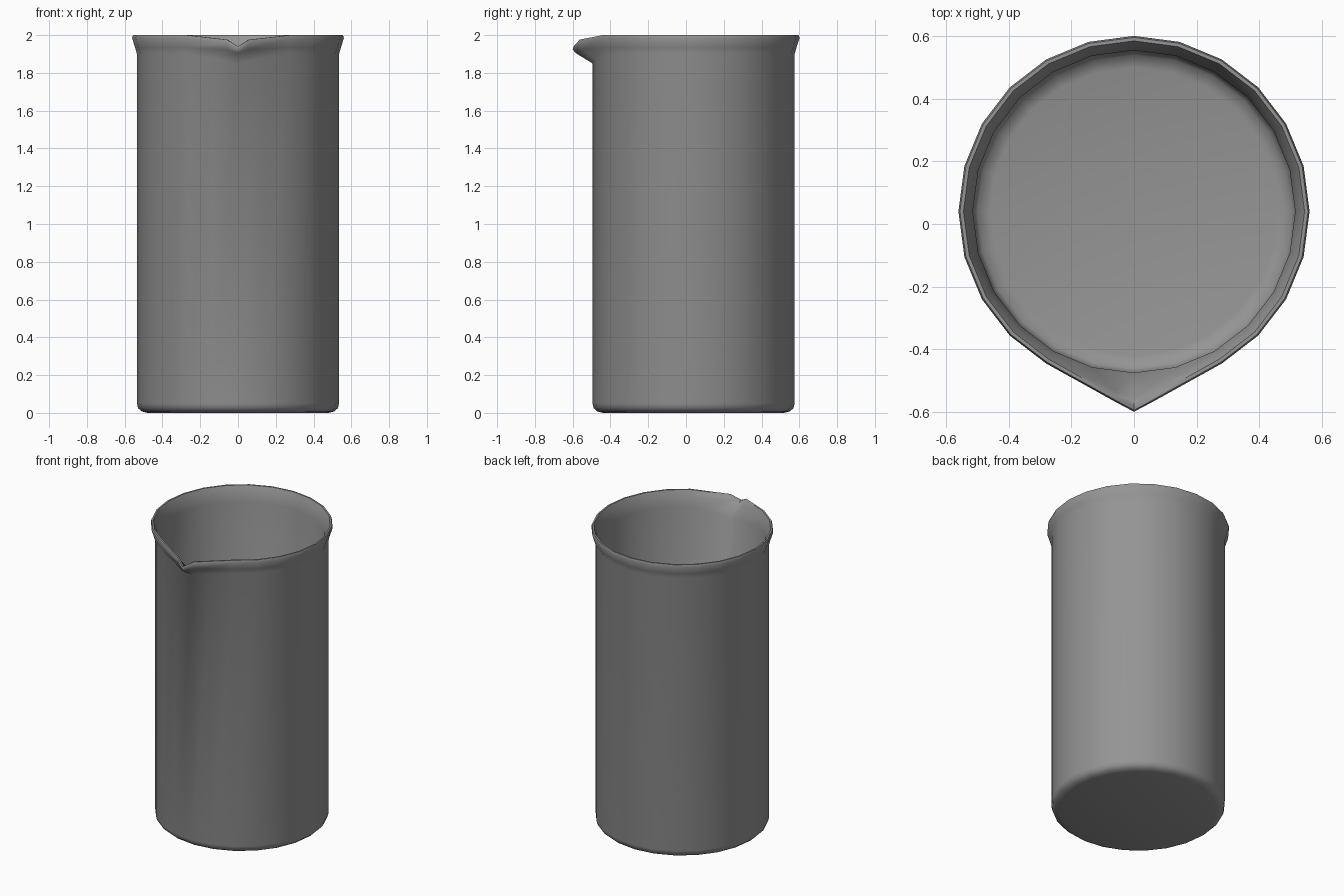
import bpy, bmesh, math

cube = bpy.data.objects.get("Cube")
if cube:
    bpy.data.objects.remove(cube)

SIDES = 24
CENTRE_Y = 0.04

# Grey material
grey = bpy.data.materials.new("plain_grey")
grey.use_nodes = True
colour = (0.3, 0.3, 0.3, 1)
grey.diffuse_color = colour
grey.node_tree.nodes["Principled BSDF"].inputs["Base Color"].default_value = colour

# Wall section, outside foot to inside floor: radius, height, spout pull, spout drop
section = [
    (0.48, 0, 0, 0), (0.51, 0.008, 0, 0), (0.529, 0.025, 0, 0), (0.535, 0.05, 0, 0),
    (0.535, 1.9, 0, 0.05), (0.545, 1.935, 1, 0.03), (0.561, 1.985, 1, 0.06),
    (0.556, 2.0, 1, 0.06), (0.545, 2.0, 1, 0.06), (0.53, 1.965, 0.9, 0.05),
    (0.515, 1.9, 0, 0.05), (0.515, 0.06, 0, 0), (0.5, 0.03, 0, 0), (0.46, 0.02, 0, 0),
]


def wall_point(i, r, z, pull, drop):
    """Point of a ring; the three front columns are drawn out into the spout."""
    a = math.tau * i / SIDES
    x, y = r * math.sin(a), CENTRE_Y - r * math.cos(a)
    if i == 0:
        y -= 0.079 * pull
        z -= drop
    elif i in (1, SIDES - 1):
        x -= math.copysign(0.085 * pull, x)
        y -= 0.066 * pull
        z -= 0.4 * drop
    return x, y, z


# Beaker body with rim and pouring spout
bm = bmesh.new()
rings = [[bm.verts.new(wall_point(i, *p)) for i in range(SIDES)] for p in section]
for low, high in zip(rings, rings[1:]):
    for i in range(SIDES):
        j = (i + 1) % SIDES
        bm.faces.new((low[i], low[j], high[j], high[i]))
bm.faces.new(rings[0][::-1])
bm.faces.new(rings[-1])
bmesh.ops.recalc_face_normals(bm, faces=bm.faces)

mesh = bpy.data.meshes.new("beaker")
bm.to_mesh(mesh)
bm.free()
mesh.materials.append(grey)
beaker = bpy.data.objects.new("beaker", mesh)
bpy.context.collection.objects.link(beaker)

# Smooth shading
bpy.ops.object.select_all(action="DESELECT")
beaker.select_set(True)
bpy.context.view_layer.objects.active = beaker
bpy.ops.object.shade_smooth_by_angle(angle=math.radians(60))
